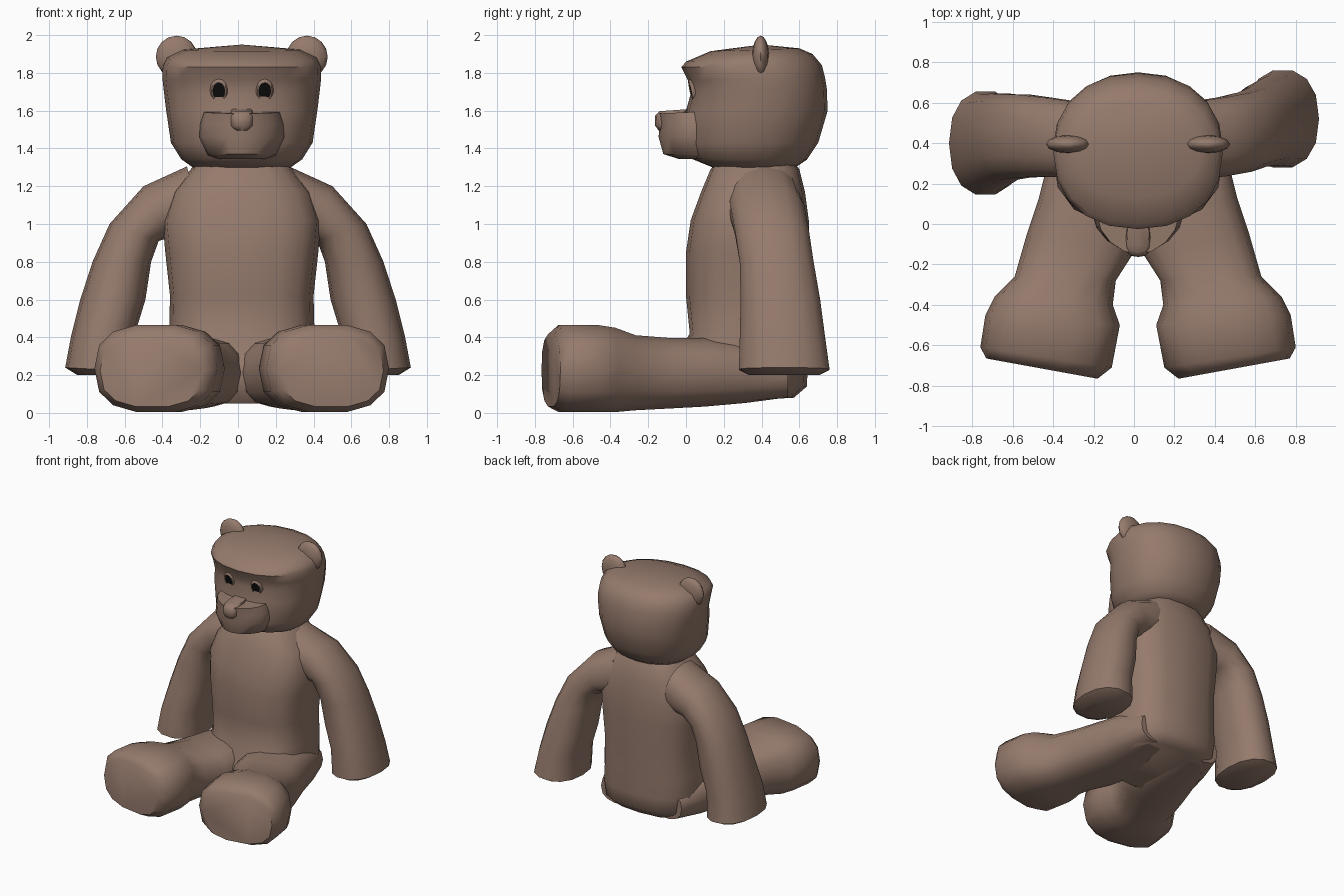
import bpy, bmesh, math
from mathutils import Vector
from mathutils.bvhtree import BVHTree

if "Cube" in bpy.data.objects:
    bpy.data.objects.remove(bpy.data.objects["Cube"])

CX = 0.02  # plane of symmetry of head, body and legs


def material(name, rgb):
    m = bpy.data.materials.new(name)
    m.diffuse_color = (*rgb, 1)
    m.use_nodes = True
    m.node_tree.nodes["Principled BSDF"].inputs["Base Color"].default_value = m.diffuse_color
    return m


BROWN = material("brown fur", (0.30, 0.195, 0.15))
BLACK = material("black eye", (0.004, 0.004, 0.004))


def finish(name, bm, mat, angle=50):
    bmesh.ops.recalc_face_normals(bm, faces=bm.faces)
    me = bpy.data.meshes.new(name)
    bm.to_mesh(me)
    bm.free()
    ob = bpy.data.objects.new(name, me)
    bpy.context.collection.objects.link(ob)
    me.materials.append(mat)
    bpy.ops.object.select_all(action='DESELECT')
    bpy.context.view_layer.objects.active = ob
    ob.select_set(True)
    bpy.ops.object.shade_smooth_by_angle(angle=math.radians(angle))
    return ob


def loft(name, rings, sides=16, power=2.3, tip=None):
    """Rings are (centre, half axis u, half axis v); ends are capped."""
    bm = bmesh.new()
    loops = []
    for c, u, v in rings:
        loop = []
        for i in range(sides):
            a = 2 * math.pi * i / sides
            cu, sv = (math.copysign(abs(t) ** (2 / power), t)
                      for t in (math.cos(a), math.sin(a)))
            loop.append(bm.verts.new(Vector(c) + Vector(u) * cu + Vector(v) * sv))
        loops.append(loop)
    for a, b in zip(loops, loops[1:]):
        for i in range(sides):
            j = (i + 1) % sides
            bm.faces.new((a[i], a[j], b[j], b[i]))
    bm.faces.new(loops[0])
    if tip:
        t = bm.verts.new(tip)
        for i in range(sides):
            bm.faces.new((loops[-1][i], loops[-1][(i + 1) % sides], t))
    else:
        bm.faces.new(loops[-1])
    return finish(name, bm, BROWN)


def upright(rows):
    """Rows (front y, front z, back y, back z, half width) to rings."""
    return [((CX, (fy + by) / 2, (fz + bz) / 2), (w, 0, 0),
             (0, (by - fy) / 2, (bz - fz) / 2)) for fy, fz, by, bz, w in rows]


def ball(name, loc, size, mat, segs=12):
    bm = bmesh.new()
    bmesh.ops.create_uvsphere(bm, u_segments=segs, v_segments=8, radius=1)
    for v in bm.verts:
        v.co = Vector(loc) + Vector(a * b for a, b in zip(v.co, size))
    return finish(name, bm, mat, 60)


# Torso with a boxy back
loft("torso", upright([
    (-0.02, 0.05, 0.57, 0.08, 0.33), (-0.09, 0.14, 0.64, 0.14, 0.38),
    (-0.08, 0.26, 0.645, 0.26, 0.40), (0.02, 0.42, 0.645, 0.42, 0.385),
    (0.00, 0.62, 0.65, 0.62, 0.38), (0.00, 0.85, 0.655, 0.85, 0.405),
    (0.025, 1.02, 0.65, 1.02, 0.42), (0.08, 1.17, 0.63, 1.17, 0.37),
    (0.13, 1.29, 0.60, 1.29, 0.27), (0.2, 1.36, 0.55, 1.36, 0.2)]), power=2.8)

# Head
head = loft("head", upright([
    (0.14, 1.30, 0.58, 1.30, 0.26), (0.03, 1.345, 0.64, 1.34, 0.32),
    (0.0, 1.43, 0.70, 1.43, 0.375), (0.0, 1.60, 0.75, 1.60, 0.40),
    (0.025, 1.69, 0.745, 1.72, 0.413), (0.01, 1.76, 0.735, 1.78, 0.42),
    (-0.025, 1.83, 0.72, 1.84, 0.418), (0.0, 1.86, 0.67, 1.90, 0.395),
    (0.13, 1.915, 0.60, 1.93, 0.31)]), sides=20, power=2.2,
    tip=(CX, 0.40, 1.95))

# Muzzle and nose
loft("muzzle", upright([
    (-0.04, 1.345, 0.22, 1.34, 0.13), (-0.12, 1.37, 0.24, 1.36, 0.18),
    (-0.145, 1.46, 0.24, 1.46, 0.225), (-0.14, 1.53, 0.24, 1.53, 0.22),
    (-0.15, 1.585, 0.22, 1.60, 0.20)]), power=1.8)
loft("nose", upright([
    (-0.145, 1.495, -0.05, 1.495, 0.04), (-0.163, 1.52, -0.04, 1.52, 0.06),
    (-0.163, 1.575, 0.0, 1.58, 0.065), (-0.14, 1.597, 0.04, 1.61, 0.055)]),
    sides=12, power=2.8)

# Ears, and eyes with raised rims laid on the face
tree = BVHTree.FromPolygons([v.co for v in head.data.vertices],
                            [p.vertices[:] for p in head.data.polygons])
for side, label in ((-1, "right"), (1, "left")):
    ball(label + "_ear", (CX + side * 0.345, 0.395, 1.885),
         (0.11, 0.045, 0.112), BROWN)
    x, z = CX + side * 0.12, 1.705
    hit, normal = tree.ray_cast(Vector((x, -1, z)), Vector((0, 1, 0)))[:2]
    turn = Vector((0, -1, 0)).rotation_difference(normal).to_matrix()
    bm = bmesh.new()
    lens = [bm.verts.new(hit + turn @ Vector((0.033 * math.cos(t), -0.008,
                                              0.047 * math.sin(t))))
            for t in (2 * math.pi * i / 16 for i in range(16))]
    face = bm.faces.new(lens)
    bmesh.ops.solidify(bm, geom=[face], thickness=0.006)
    finish(label + "_eye", bm, BLACK, 30)
    rings = []
    for grow, out in ((1.0, 0.0), (1.02, -0.012), (1.2, -0.012), (1.55, 0.01)):
        rings.append([hit + turn @ Vector((0.033 * grow * math.cos(t), out,
                                           0.047 * grow * math.sin(t)))
                      for t in (2 * math.pi * i / 16 for i in range(16))])
    bm = bmesh.new()
    rings = [[bm.verts.new(p) for p in r] for r in rings]
    for a, b in zip(rings, rings[1:] + rings[:1]):
        for i in range(16):
            j = (i + 1) % 16
            bm.faces.new((a[i], a[j], b[j], b[i]))
    finish(label + "_eye_rim", bm, BROWN, 60)

# Arms: inner (x, z), outer (x, z), shared by both sides
ARM = [(0.61, 0.20, 0.85, 0.20), (0.555, 0.22, 0.915, 0.24),
       (0.545, 0.42, 0.885, 0.40), (0.49, 0.60, 0.835, 0.60),
       (0.46, 0.80, 0.77, 0.80), (0.42, 0.91, 0.68, 1.00),
       (0.36, 0.93, 0.50, 1.20), (0.18, 0.94, 0.27, 1.305)]
# Centre y and half depth along each arm
DEPTH = {-1: [(0.40, 0.20), (0.40, 0.26), (0.40, 0.245), (0.42, 0.23),
              (0.43, 0.215), (0.435, 0.21), (0.43, 0.20), (0.41, 0.19)],
         1: [(0.52, 0.19), (0.52, 0.245), (0.51, 0.23), (0.50, 0.215),
             (0.48, 0.20), (0.455, 0.20), (0.43, 0.20), (0.41, 0.19)]}
for side, label in ((-1, "right"), (1, "left")):
    loft(label + "_arm",
         [((side * (xi + xo) / 2, y, (zi + zo) / 2),
           (side * (xo - xi) / 2, 0, (zo - zi) / 2), (0, d, 0))
          for (xi, zi, xo, zo), (y, d) in zip(ARM, DEPTH[side])], sides=14)

# Legs: inner (x, y), outer (x, y), bottom z, top z
LEG = [(0.20, -0.765, 0.75, -0.665, 0.03, 0.42),
       (0.13, -0.71, 0.78, -0.61, 0.0, 0.47),
       (0.09, -0.50, 0.755, -0.45, 0.0, 0.47),
       (0.125, -0.40, 0.71, -0.36, 0.0, 0.455),
       (0.11, -0.28, 0.61, -0.26, 0.01, 0.415),
       (0.02, -0.14, 0.55, -0.05, 0.02, 0.40),
       (-0.03, 0.05, 0.49, 0.13, 0.03, 0.40),
       (0.0, 0.30, 0.44, 0.33, 0.05, 0.38),
       (0.02, 0.54, 0.36, 0.54, 0.08, 0.30)]
for side, label in ((-1, "right"), (1, "left")):
    loft(label + "_leg",
         [((CX + side * (xi + xo) / 2, (yi + yo) / 2, (lo + hi) / 2),
           (side * (xo - xi) / 2, (yo - yi) / 2, 0), (0, 0, (hi - lo) / 2))
          for xi, yi, xo, yo, lo, hi in LEG], sides=14, power=2.6)
